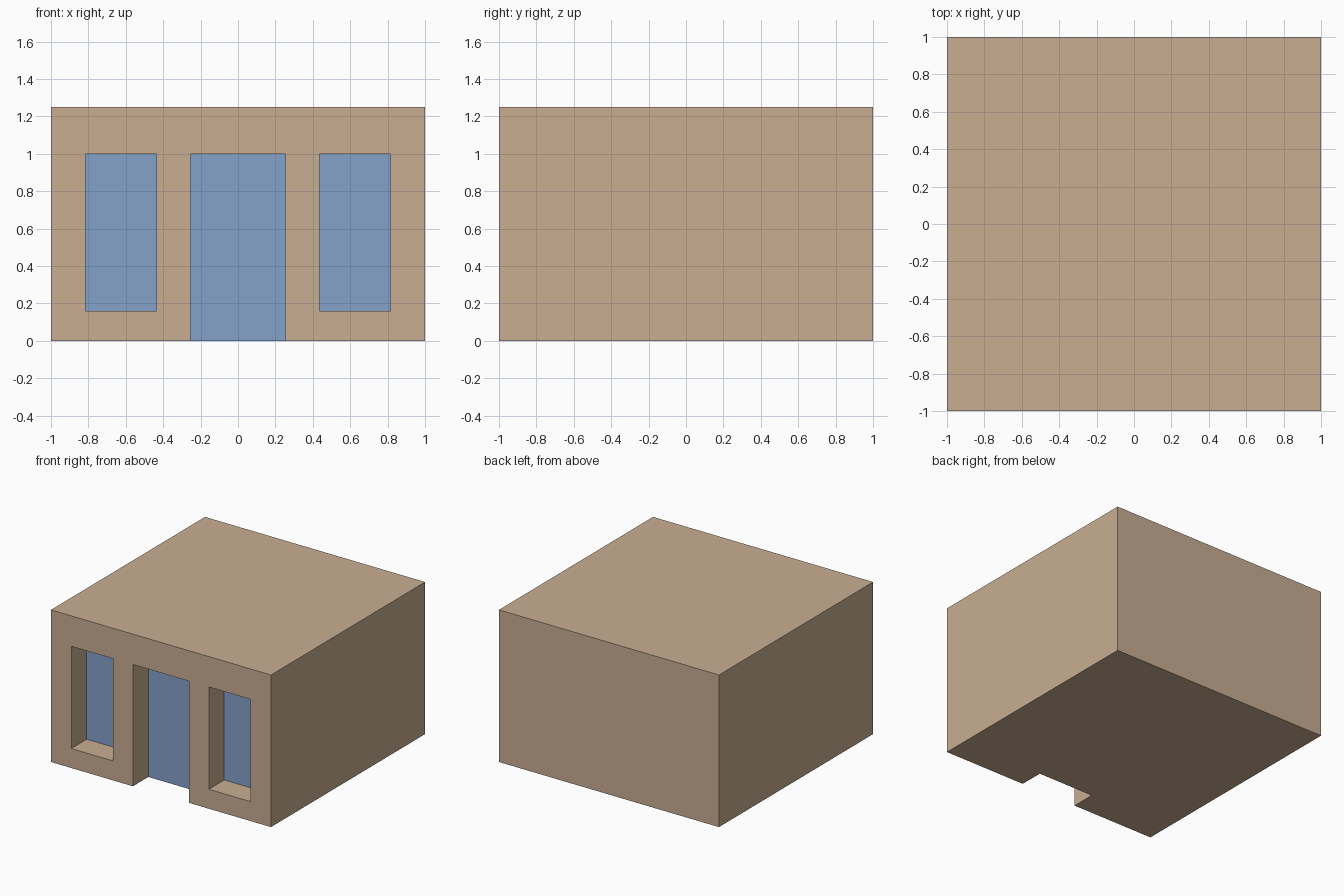
import bpy, bmesh
from mathutils import Matrix, Vector

if "Cube" in bpy.data.objects:
    bpy.data.objects.remove(bpy.data.objects["Cube"])

WIDTH, DEPTH, HEIGHT = 2.0, 2.0, 1.25
RECESS = 0.2            # how far the openings sink into the front


def material(name, rgb):
    mat = bpy.data.materials.new(name)
    mat.diffuse_color = (*rgb, 1)
    mat.use_nodes = True
    mat.node_tree.nodes["Principled BSDF"].inputs["Base Color"].default_value = mat.diffuse_color
    return mat


MATERIALS = [material("tan_wall", (0.58, 0.42, 0.29)),
             material("blue_glass", (0.235, 0.36, 0.59))]


def add_box(bm, low, high):
    low, high = Vector(low), Vector(high)
    bmesh.ops.create_cube(bm, size=1, matrix=Matrix.Translation((low + high) / 2)
                          @ Matrix.Diagonal((*(high - low), 1)))


def make_object(name, bm):
    mesh = bpy.data.meshes.new(name)
    bm.to_mesh(mesh)
    bm.free()
    for mat in MATERIALS:
        mesh.materials.append(mat)
    obj = bpy.data.objects.new(name, mesh)
    bpy.context.collection.objects.link(obj)
    return obj


# Solid building block
bm = bmesh.new()
add_box(bm, (-WIDTH / 2, -DEPTH / 2, 0), (WIDTH / 2, DEPTH / 2, HEIGHT))
building = make_object("building", bm)

# Door and window openings: x from, x to, z from, z to
bm = bmesh.new()
for x0, x1, z0, z1 in ((-0.815, -0.435, 0.16, 1.0),
                       (-0.255, 0.255, -0.1, 1.0),
                       (0.435, 0.815, 0.16, 1.0)):
    add_box(bm, (x0, -DEPTH / 2 - 0.1, z0), (x1, -DEPTH / 2 + RECESS, z1))

# The inner end of each opening is the glass
bm.normal_update()
for face in bm.faces:
    face.material_index = 1 if face.normal.y > 0.5 else 0
openings = make_object("opening_cutter", bm)
openings.hide_render = True
openings.display_type = 'WIRE'

# Cut the openings into the front
cut = building.modifiers.new("openings", 'BOOLEAN')
cut.operation = 'DIFFERENCE'
cut.solver = 'EXACT'
cut.object = openings
